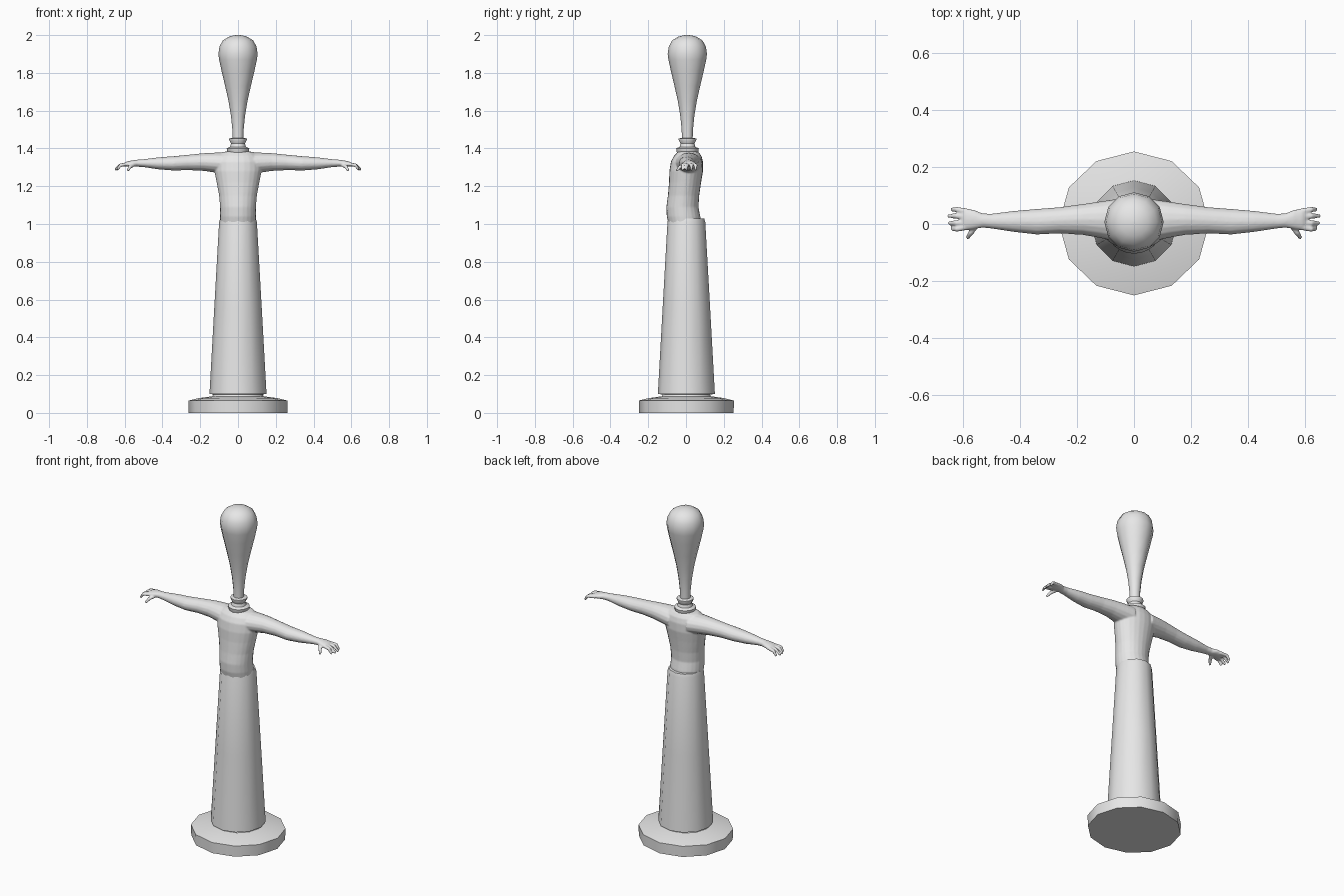
import bpy, bmesh, math
from mathutils import Vector

grey = bpy.data.materials.new("plain grey")
grey.diffuse_color = (0.8, 0.8, 0.8, 1)
SIDES = 12


def loft(bm, rings, n):
    """Skin closed rings, each given as (centre, half-axis u, half-axis v)."""
    loops = []
    for c, u, v in rings:
        c, u, v = Vector(c), Vector(u), Vector(v)
        loops.append([bm.verts.new(c + u * math.cos(2 * math.pi * i / n)
                                   + v * math.sin(2 * math.pi * i / n))
                      for i in range(n)])
    for a, b in zip(loops, loops[1:]):
        for i in range(n):
            j = (i + 1) % n
            bm.faces.new((a[i], a[j], b[j], b[i]))
    bm.faces.new(loops[0][::-1])
    bm.faces.new(loops[-1])


def finish(name, bm, angle=40):
    bmesh.ops.recalc_face_normals(bm, faces=bm.faces)
    me = bpy.data.meshes.new(name)
    bm.to_mesh(me)
    bm.free()
    me.materials.append(grey)
    ob = bpy.data.objects.new(name, me)
    bpy.context.collection.objects.link(ob)
    bpy.ops.object.select_all(action='DESELECT')
    ob.select_set(True)
    bpy.context.view_layer.objects.active = ob
    bpy.ops.object.shade_smooth_by_angle(angle=math.radians(angle))
    return ob


def turned(name, profile, y=0.0, angle=40, sx=1.0):
    """Round part from a (radius, height) profile."""
    bm = bmesh.new()
    loft(bm, [((0, y, z), (r * sx, 0, 0), (0, r, 0)) for r, z in profile], SIDES)
    return finish(name, bm, angle)


# Base disc and long skirt
turned("base", [(0.25, 0), (0.252, 0.065), (0.2, 0.078), (0.13, 0.088), (0.12, 0.11)],
       0.002, sx=1.045)
turned("skirt", [(0.13, 0.098), (0.151, 0.1), (0.126, 0.55), (0.1, 1.01), (0.094, 1.03)],
       0.002, angle=50)

# Collar rings and bulb-shaped head
turned("collar", [(0.05, 1.365), (0.058, 1.385), (0.06, 1.4), (0.042, 1.408), (0.037, 1.425),
                  (0.047, 1.445), (0.047, 1.452), (0.03, 1.456)], 0.008)
turned("head", [(0.028, 1.44), (0.03, 1.5), (0.037, 1.57), (0.05, 1.65), (0.068, 1.73),
                (0.087, 1.81), (0.1, 1.87), (0.104, 1.9), (0.098, 1.94), (0.08, 1.972),
                (0.05, 1.991), (0.02, 1.999), (0.001, 2.0)], 0.007, angle=60)

# Torso sections: height, half width, front y, back y
bm = bmesh.new()
torso = [(0.98, 0.092, -0.088, 0.08), (1.04, 0.095, -0.102, 0.076), (1.09, 0.095, -0.104, 0.066),
         (1.15, 0.1, -0.096, 0.07), (1.22, 0.113, -0.09, 0.08), (1.28, 0.125, -0.088, 0.09),
         (1.33, 0.125, -0.08, 0.09), (1.36, 0.112, -0.064, 0.082), (1.38, 0.085, -0.045, 0.068),
         (1.386, 0.05, -0.03, 0.05)]
loft(bm, [((0, (f + b) / 2, z), (w, 0, 0), (0, (b - f) / 2, 0)) for z, w, f, b in torso], 24)

# Arm and palm sections: x, centre y, centre z, half depth, half height
arm = [(0.06, 0.013, 1.32, 0.075, 0.058), (0.12, 0.015, 1.325, 0.064, 0.053),
       (0.18, 0.016, 1.328, 0.054, 0.047), (0.26, 0.013, 1.326, 0.046, 0.041),
       (0.34, 0.008, 1.321, 0.045, 0.038), (0.42, 0.009, 1.321, 0.037, 0.032),
       (0.5, 0.01, 1.322, 0.026, 0.021), (0.53, 0.012, 1.322, 0.025, 0.019),
       (0.56, 0.016, 1.321, 0.034, 0.016), (0.59, 0.016, 1.317, 0.038, 0.014),
       (0.602, 0.016, 1.314, 0.034, 0.01)]
# Fingers: start, knuckle and tip
fingers = [[(0.58, y0, 1.317), (0.622, y1, 1.312), (tip, y1, 1.287)]
           for y0, y1, tip in [(0.043, 0.051, 0.641), (0.025, 0.028, 0.652),
                               (0.007, 0.003, 0.65), (-0.01, -0.018, 0.639)]]
fingers.append([(0.55, 0.0, 1.315), (0.572, -0.032, 1.302), (0.584, -0.05, 1.282)])

for s in (-1, 1):
    loft(bm, [((s * x, y, z), (0, ry, 0), (0, 0, rz)) for x, y, z, ry, rz in arm], 16)
    for path in fingers:
        pts = [Vector((s * x, y, z)) for x, y, z in path]
        along = (pts[2] - pts[0]).normalized()
        u = along.cross(Vector((0, 0, 1))).normalized()
        v = along.cross(u)
        loft(bm, [(p, u * r, v * r) for p, r in zip(pts, (0.011, 0.0098, 0.007))], 8)

# Blend torso, arms and hands into one smooth skin
body = finish("torso_and_arms", bm)
remesh = body.modifiers.new("merge", 'REMESH')
remesh.mode = 'VOXEL'
remesh.voxel_size = 0.004
remesh.use_smooth_shade = True
soften = body.modifiers.new("soften", 'SMOOTH')
soften.factor = 0.5
soften.iterations = 6
